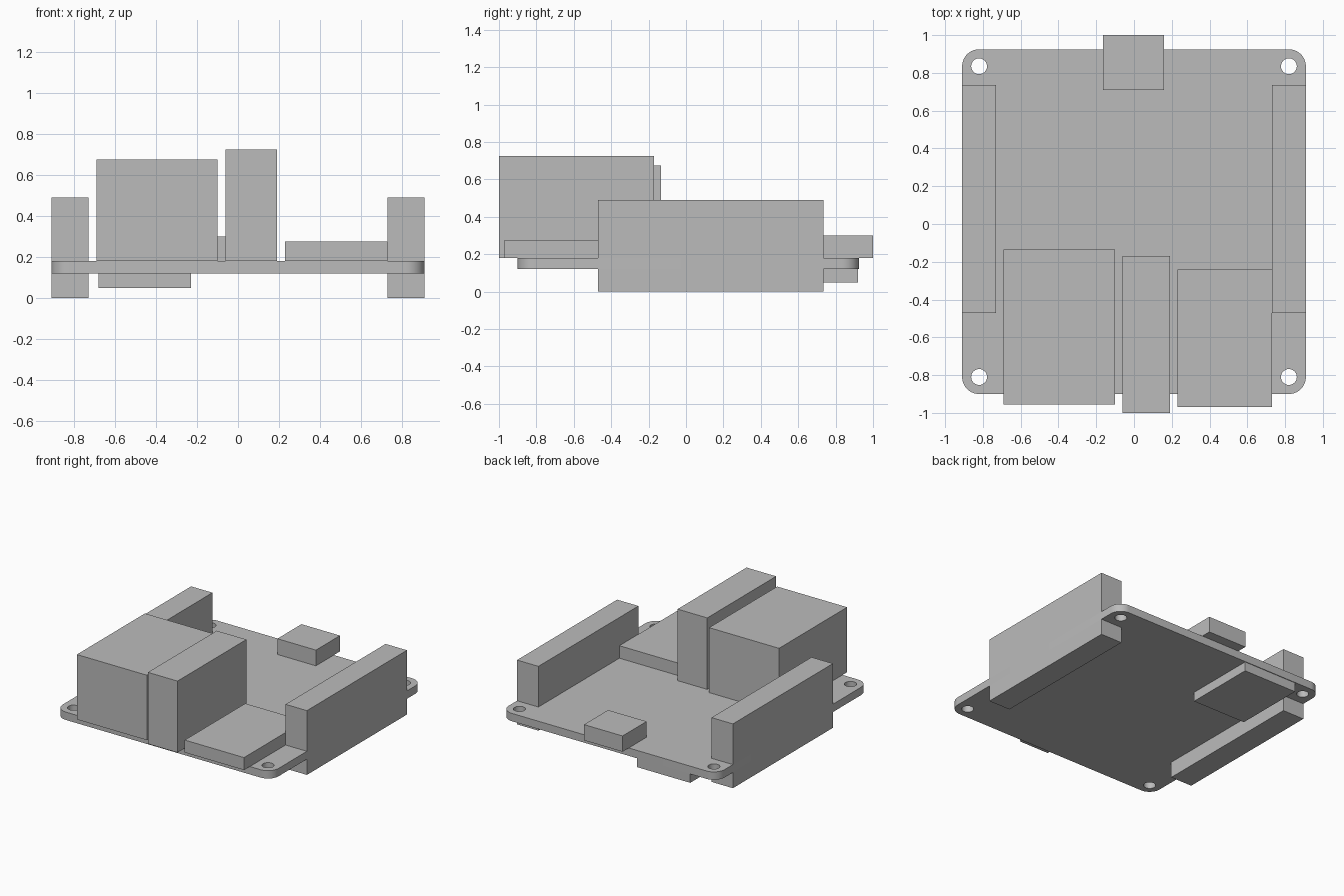
import bpy
import math
from math import radians

cube = bpy.data.objects.get("Cube")
if cube:
    bpy.data.objects.remove(cube, do_unlink=True)

# One plain grey for everything
GREY = (0.5, 0.5, 0.5, 1.0)
grey = bpy.data.materials.new("plain grey")
grey.use_nodes = True
grey.diffuse_color = GREY
bsdf = next(n for n in grey.node_tree.nodes if n.type == 'BSDF_PRINCIPLED')
bsdf.inputs["Base Color"].default_value = GREY


def box(name, x, y, z):
    """Box given by its (low, high) extents on each axis."""
    centre = [(a + b) / 2 for a, b in (x, y, z)]
    bpy.ops.mesh.primitive_cube_add(size=1, location=centre)
    ob = bpy.context.object
    ob.name = name
    ob.scale = [b - a for a, b in (x, y, z)]
    bpy.ops.object.transform_apply(location=False, rotation=False, scale=True)
    ob.data.materials.append(grey)
    return ob


def arc(cx, cy, r, start, sweep, steps):
    """Points along an arc, both ends included."""
    angles = [radians(start + sweep * i / steps) for i in range(steps + 1)]
    return [(cx + r * math.cos(a), cy + r * math.sin(a)) for a in angles]


def add_loop(curve, points):
    spline = curve.splines.new('POLY')
    spline.points.add(len(points) - 1)
    for p, (x, y) in zip(spline.points, points):
        p.co = (x, y, 0, 1)
    spline.use_cyclic_u = True


# Circuit board: rounded outline with four mounting holes
HALF_X, BACK, FRONT = 0.91, 0.925, -0.9
CORNER, HOLE = 0.09, 0.042
BOARD_LOW, BOARD_TOP = 0.12, 0.18
corners = [(1, BACK - CORNER), (-1, BACK - CORNER),
           (-1, FRONT + CORNER), (1, FRONT + CORNER)]
curve = bpy.data.curves.new("board_outline", 'CURVE')
curve.dimensions = '2D'
curve.fill_mode = 'BOTH'
curve.extrude = (BOARD_TOP - BOARD_LOW) / 2
outline = []
for i, (side, cy) in enumerate(corners):
    cx = side * (HALF_X - CORNER)
    outline += arc(cx, cy, CORNER, 90 * i, 90, 10)
add_loop(curve, outline)
for side, cy in corners:
    cx = side * (HALF_X - CORNER)
    add_loop(curve, arc(cx, cy, HOLE, 0, 360, 32)[:-1])
board = bpy.data.objects.new("circuit_board", curve)
board.location.z = (BOARD_LOW + BOARD_TOP) / 2
bpy.context.collection.objects.link(board)
curve.materials.append(grey)
bpy.ops.object.select_all(action='DESELECT')
board.select_set(True)
bpy.context.view_layer.objects.active = board
bpy.ops.object.convert(target='MESH')
bpy.ops.object.shade_smooth_by_angle(angle=radians(30))

# Pin headers along both sides, reaching through the board
for name, s in (("left_header", 1), ("right_header", -1)):
    box(name, sorted((s * 0.73, s * HALF_X)), (-0.47, 0.735), (0, 0.49))

# Sockets along the front edge
box("network_socket", (-0.69, -0.1), (-0.955, -0.135), (BOARD_TOP, 0.675))
box("tall_socket", (-0.06, 0.19), (-1, -0.17), (BOARD_TOP, 0.725))
box("flat_socket", (0.23, 0.73), (-0.97, -0.24), (BOARD_TOP, 0.275))

# Small socket on the back edge and card slot underneath
box("back_socket", (-0.165, 0.16), (0.71, 1), (BOARD_TOP, 0.3))
box("card_slot", (-0.68, -0.23), (0.37, 0.92), (0.05, BOARD_LOW))
